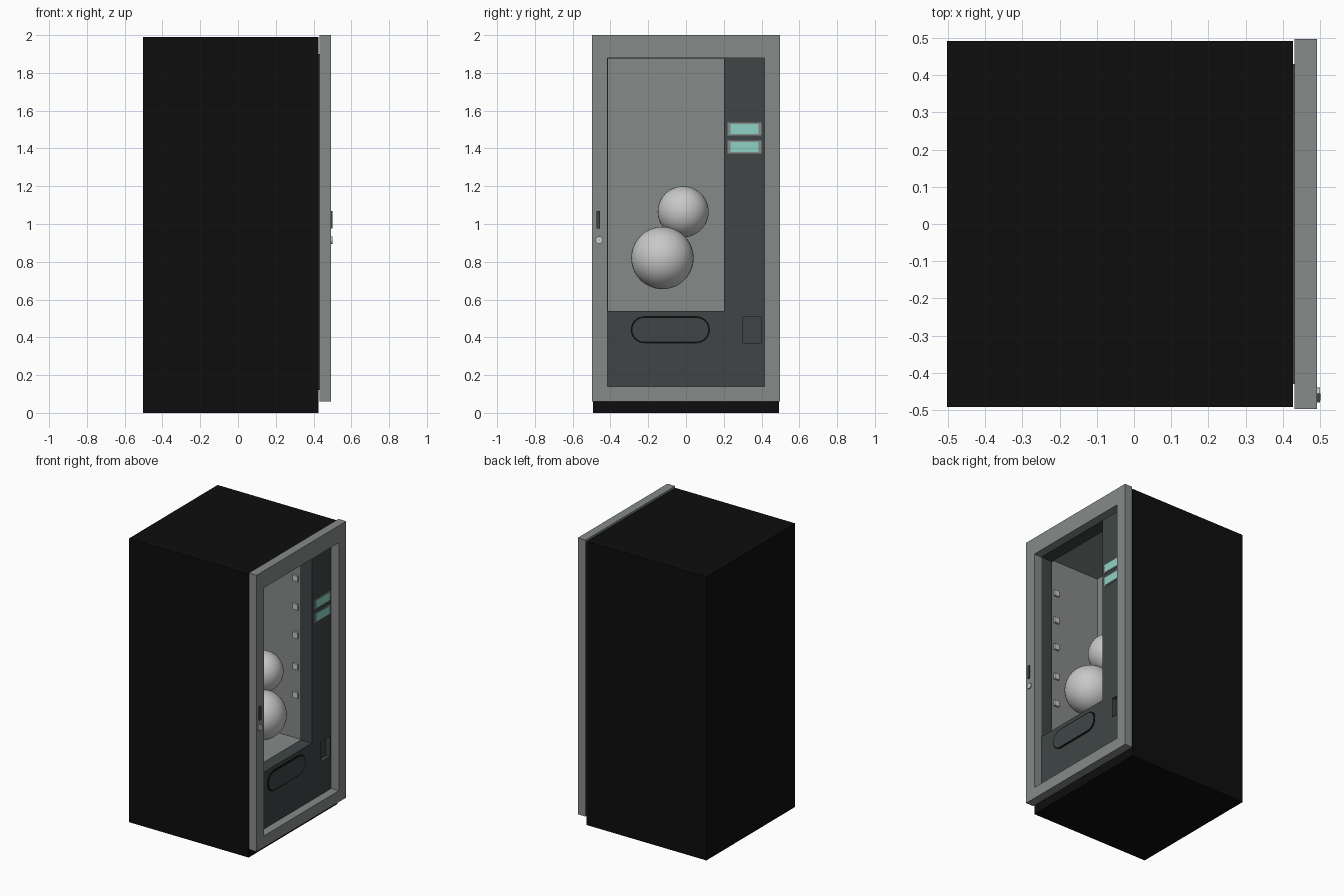
import bpy, bmesh, math
from mathutils import Matrix, Vector

if "Cube" in bpy.data.objects:
    bpy.data.objects.remove(bpy.data.objects["Cube"])


def mat(name, rgb):
    m = bpy.data.materials.new(name)
    m.diffuse_color = (*rgb, 1)
    m.use_nodes = True
    m.node_tree.nodes["Principled BSDF"].inputs["Base Color"].default_value = m.diffuse_color
    return m


BLACK = mat("cabinet black", (0.004, 0.004, 0.004))
GREY = mat("frame grey", (0.235, 0.255, 0.242))
DARK = mat("panel dark grey", (0.05, 0.06, 0.06))
TEAL = mat("display teal", (0.27, 0.65, 0.56))
LIGHT = mat("light grey", (0.58, 0.58, 0.58))


def finish(name, bm, material):
    bmesh.ops.recalc_face_normals(bm, faces=bm.faces)
    me = bpy.data.meshes.new(name)
    bm.to_mesh(me)
    bm.free()
    me.materials.append(material)
    ob = bpy.data.objects.new(name, me)
    bpy.context.collection.objects.link(ob)
    return ob


def add_box(bm, x, y, z):
    size = Vector((x[1] - x[0], y[1] - y[0], z[1] - z[0]))
    mid = Vector((sum(x) / 2, sum(y) / 2, sum(z) / 2))
    bmesh.ops.create_cube(bm, size=1, matrix=Matrix.Translation(mid) @ Matrix.Diagonal((*size, 1)))


def box(name, x, y, z, material):
    bm = bmesh.new()
    add_box(bm, x, y, z)
    return finish(name, bm, material)


def open_box(name, x, y, z, material):
    """Box without its +x face."""
    ob = box(name, x, y, z, material)
    bm = bmesh.new()
    bm.from_mesh(ob.data)
    bmesh.ops.delete(bm, geom=[f for f in bm.faces if f.normal.x > 0.5], context='FACES')
    bm.to_mesh(ob.data)
    bm.free()
    return ob


def frame(name, x, outer, inner, material):
    """Rectangular ring in the yz plane; outer and inner are (y0, y1, z0, z1)."""
    bm = bmesh.new()
    loops = []
    for xx in x:
        for y0, y1, z0, z1 in (outer, inner):
            loops.append([bm.verts.new((xx, a, b)) for a, b in
                          ((y0, z0), (y1, z0), (y1, z1), (y0, z1))])
    bo, bi, fo, fi = loops
    for a, b in ((bo, bi), (fo, fi), (bo, fo), (bi, fi)):
        for i in range(4):
            j = (i + 1) % 4
            bm.faces.new((a[i], a[j], b[j], b[i]))
    return finish(name, bm, material)


def pill(name, x, y, z, material, n=12):
    """Rounded slot plate in the yz plane."""
    r = (z[1] - z[0]) / 2
    zc = sum(z) / 2
    pts = []
    for yc, start in ((y[1] - r, -90), (y[0] + r, 90)):
        for i in range(n + 1):
            a = math.radians(start + 180 * i / n)
            pts.append((yc + r * math.cos(a), zc + r * math.sin(a)))
    bm = bmesh.new()
    f = bm.faces.new([bm.verts.new((x[0], *p)) for p in pts])
    ext = bmesh.ops.extrude_face_region(bm, geom=[f])
    bmesh.ops.translate(bm, vec=(x[1] - x[0], 0, 0),
                        verts=[v for v in ext['geom'] if isinstance(v, bmesh.types.BMVert)])
    return finish(name, bm, material)


def ball(name, loc, r):
    bm = bmesh.new()
    bmesh.ops.create_uvsphere(bm, u_segments=40, v_segments=24, radius=r,
                              matrix=Matrix.Translation(loc))
    for f in bm.faces:
        f.smooth = True
    return finish(name, bm, LIGHT)


# Cabinet shell and its front rim
open_box("cabinet", (-0.503, 0.427), (-0.492, 0.492), (0, 1.99), BLACK)
frame("cabinet_front_rim", (0.41, 0.427), (-0.492, 0.492, 0, 1.99),
      (-0.43, 0.43, 0.1, 1.92), BLACK)

# Door frame
frame("door_frame", (0.432, 0.492), (-0.497, 0.497, 0.06, 2.0),
      (-0.415, 0.415, 0.14, 1.88), GREY)

# Dark inner panel around the window
PX = (0.345, 0.433)
box("panel_right", PX, (0.2, 0.43), (0.54, 1.9), DARK)
box("panel_left_lip", PX, (-0.43, -0.412), (0.54, 1.9), DARK)
box("panel_top_lip", PX, (-0.412, 0.2), (1.876, 1.9), DARK)
lower = box("panel_lower", PX, (-0.43, 0.43), (0.12, 0.54), DARK)

# Coin return recess
cutter = box("coin_return_cutter", (0.405, 0.5), (0.3, 0.4), (0.37, 0.51), DARK)
cutter.hide_render = True
cutter.hide_viewport = True
mod = lower.modifiers.new("coin_return", 'BOOLEAN')
mod.object = cutter
mod.operation = 'DIFFERENCE'
mod.solver = 'EXACT'

# Delivery slot: dark outline with a flap over it
pill("slot_outline", (0.43, 0.436), (-0.293, 0.127), (0.368, 0.512), BLACK)
pill("slot_flap", (0.43, 0.439), (-0.284, 0.118), (0.377, 0.503), DARK)

# Displays
for i, zc in enumerate((1.503, 1.408)):
    box(f"display_bezel_{i}", (0.43, 0.437), (0.22, 0.4), (zc - 0.034, zc + 0.034), GREY)
    box(f"display_{i}", (0.432, 0.44), (0.235, 0.385), (zc - 0.027, zc + 0.027), TEAL)

# Interior compartment with small wall studs on both sides
open_box("compartment", (-0.05, 0.35), (-0.428, 0.216), (0.535, 1.9), GREY)
bm = bmesh.new()
for z in (1.66, 1.46, 1.26, 1.04, 0.84):
    for y in ((-0.428, -0.414), (0.202, 0.216)):
        add_box(bm, (0.28, 0.32), y, (z - 0.02, z + 0.02))
finish("wall_studs", bm, LIGHT)

# Balls inside
ball("upper_ball", (0.2, -0.015, 1.065), 0.135)
ball("lower_ball", (0.265, -0.125, 0.82), 0.165)

# Door handle and lock
box("door_handle", (0.49, 0.501), (-0.474, -0.456), (0.975, 1.068), DARK)
bm = bmesh.new()
bmesh.ops.create_cone(bm, cap_ends=True, segments=20, radius1=0.02, radius2=0.02, depth=0.01,
                      matrix=Matrix.Translation((0.495, -0.46, 0.915)) @ Matrix.Rotation(math.pi / 2, 4, 'Y'))
finish("door_lock", bm, LIGHT)
